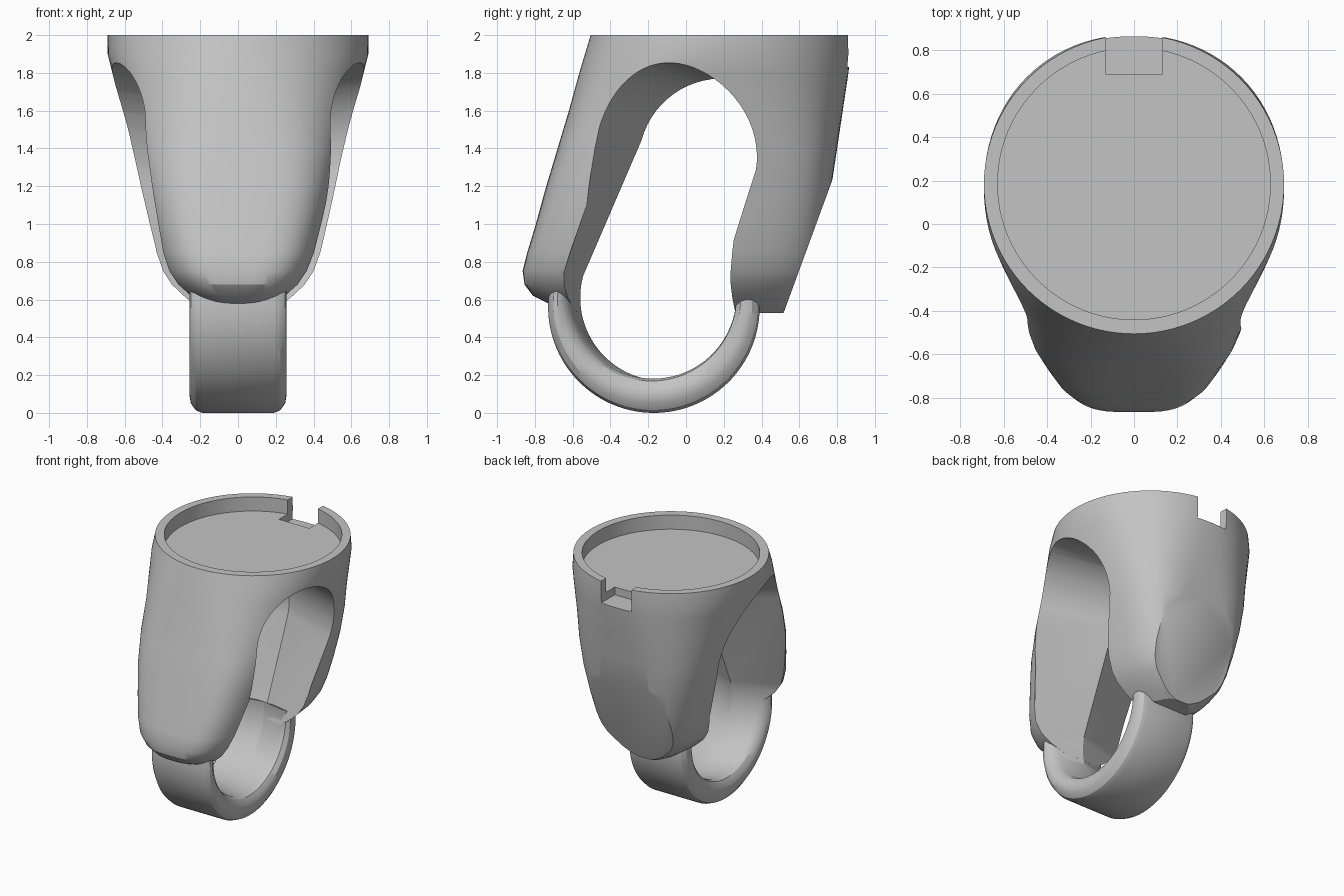
import bpy, bmesh
from math import sin, cos, pi, copysign, radians
from mathutils import Vector

old = bpy.data.objects.get("Cube")
if old:
    bpy.data.objects.remove(old, do_unlink=True)

grey = bpy.data.materials.new("plain_grey")
grey.use_nodes = True
grey.diffuse_color = (0.55, 0.55, 0.55, 1)
grey.node_tree.nodes["Principled BSDF"].inputs["Base Color"].default_value = (0.55, 0.55, 0.55, 1)


def loft(name, sections, cut_plane=None):
    """Skin equal-length closed loops and cap both ends."""
    bm = bmesh.new()
    loops = [[bm.verts.new(p) for p in s] for s in sections]
    for a, b in zip(loops, loops[1:]):
        for i in range(len(a)):
            j = (i + 1) % len(a)
            bm.faces.new((a[i], a[j], b[j], b[i]))
    bm.faces.new(loops[0])
    bm.faces.new(loops[-1])
    if cut_plane:
        co, no = cut_plane
        res = bmesh.ops.bisect_plane(bm, geom=bm.verts[:] + bm.edges[:] + bm.faces[:],
                                     plane_co=co, plane_no=no, clear_outer=True)
        rim = [e for e in res["geom_cut"] if isinstance(e, bmesh.types.BMEdge)]
        bmesh.ops.holes_fill(bm, edges=rim, sides=0)
    bmesh.ops.recalc_face_normals(bm, faces=bm.faces[:])
    mesh = bpy.data.meshes.new(name)
    bm.to_mesh(mesh)
    bm.free()
    mesh.materials.append(grey)
    obj = bpy.data.objects.new(name, mesh)
    bpy.context.collection.objects.link(obj)
    return obj


def activate(obj):
    bpy.ops.object.select_all(action='DESELECT')
    obj.select_set(True)
    bpy.context.view_layer.objects.active = obj


def carve(obj, cutter):
    mod = obj.modifiers.new("carve", 'BOOLEAN')
    mod.operation = 'DIFFERENCE'
    mod.solver = 'EXACT'
    mod.object = cutter
    activate(obj)
    bpy.ops.object.modifier_apply(modifier=mod.name)
    bpy.data.objects.remove(cutter, do_unlink=True)


def oval(z, front, back, half, power, n=96):
    """Horizontal superellipse between a front and a back position."""
    mid, ry = (front + back) / 2, (back - front) / 2
    pts = []
    for i in range(n):
        c, s = cos(2 * pi * i / n), sin(2 * pi * i / n)
        pts.append((half * copysign(abs(c) ** (2 / power), c),
                    mid + ry * copysign(abs(s) ** (2 / power), s), z))
    return pts


# Body: round at the top, squarer and leaning forward below, with a rounded foot
body_levels = [
    (2.0, -0.505, 0.87, 0.69, 2), (1.9, -0.535, 0.87, 0.69, 2.1),
    (1.8, -0.565, 0.86, 0.665, 2.25), (1.6, -0.62, 0.83, 0.618, 2.6),
    (1.4, -0.68, 0.8, 0.57, 3.2), (1.2, -0.74, 0.77, 0.522, 3.7),
    (1.0, -0.795, 0.74, 0.475, 3.8), (0.85, -0.84, 0.715, 0.44, 3.7),
    (0.75, -0.865, 0.7, 0.405, 3.5), (0.68, -0.855, 0.68, 0.36, 3.3),
    (0.62, -0.81, 0.64, 0.3, 3), (0.58, -0.73, 0.6, 0.25, 3),
    (0.53, -0.6, 0.52, 0.18, 3),
]
body = loft("body", [oval(*level) for level in body_levels],
            cut_plane=(Vector((0, 0.77, 1.22)), Vector((0, 0.6, -0.22))))


# Through opening: a slanted slot that sweeps forward on both sides
def slot(x, n=32):
    d = abs(x)
    ends = [(0.19 - 0.46 * d, 1.33 + 0.13 * d, radians(-15)),
            (-0.12 - 0.28 * d, 0.61 + 0.06 * d, radians(165))]
    return [(x, cy + 0.44 * cos(start + pi * i / n), cz + 0.44 * sin(start + pi * i / n))
            for cy, cz, start in ends for i in range(n + 1)]


carve(body, loft("slot_cutter", [slot(x) for x in (-0.9, 0, 0.9)]))

# Shallow round recess in the top, and the notch in its back rim
carve(body, loft("recess_cutter", [oval(z, -0.44, 0.81, 0.627, 2) for z in (1.89, 2.2)]))
notch = [[(x, y, z) for x, y in ((-0.13, 0.69), (0.13, 0.69), (0.13, 1.1), (-0.13, 1.1))]
         for z in (1.83, 2.2)]
carve(body, loft("notch_cutter", notch))

# Lower loop: rounded band between the two legs, with the slot's own inner curve
half_band = [(0.0, 0), (0.19, 0), (0.225, 0.08), (0.25, 0.28), (0.257, 0.5),
             (0.25, 0.72), (0.225, 0.92), (0.19, 1)]
band = half_band + [(-x, t) for x, t in reversed(half_band[1:])]


def band_section(a):
    pts = []
    for x, t in band:
        inner = Vector((x, -0.12 - 0.28 * abs(x), 0.61 + 0.06 * abs(x)))
        inner += 0.44 * Vector((0, cos(a), sin(a)))
        outer = Vector((x, -0.17 + 0.56 * cos(a), 0.56 + 0.56 * sin(a)))
        pts.append(inner.lerp(outer, t))
    return pts


steps = 64
start, end = radians(-187), radians(5)
loop = loft("lower_loop", [band_section(start + (end - start) * i / steps)
                           for i in range(steps + 1)])

for obj in (body, loop):
    activate(obj)
    bpy.ops.object.shade_smooth_by_angle(angle=radians(28))
